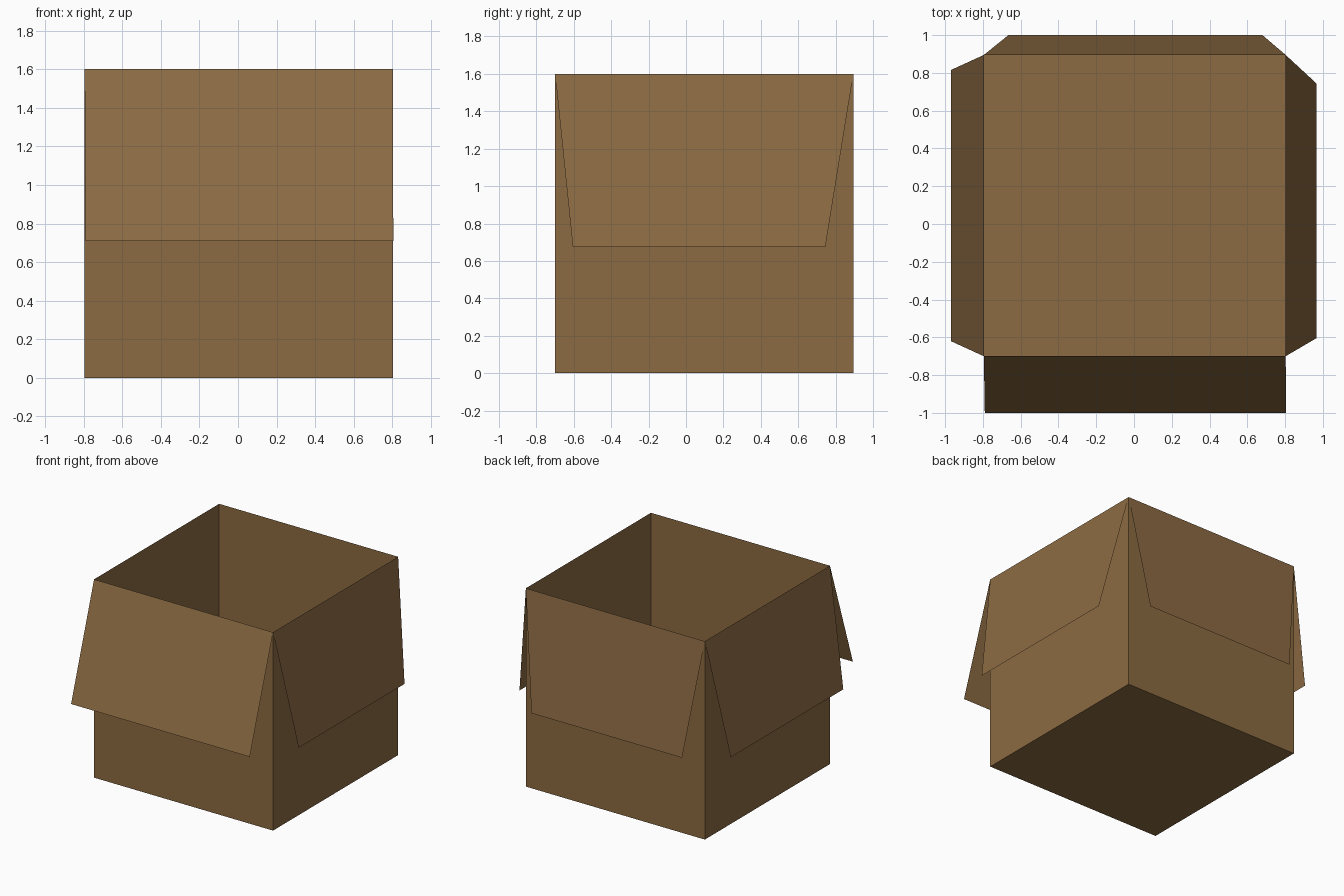
import bpy
import bmesh

if "Cube" in bpy.data.objects:
    bpy.data.objects.remove(bpy.data.objects["Cube"], do_unlink=True)

# Cardboard colour
COLOUR = (0.262, 0.146, 0.055, 1.0)
cardboard = bpy.data.materials.new("cardboard_brown")
cardboard.use_nodes = True
cardboard.diffuse_color = COLOUR
shader = cardboard.node_tree.nodes["Principled BSDF"]
shader.inputs["Base Color"].default_value = COLOUR
shader.inputs["Roughness"].default_value = 0.9

# Outer limits of the box body
LEFT, RIGHT = -0.795, 0.803
FRONT, BACK = -0.70, 0.895
HEIGHT = 1.6


def finish(name, bm):
    """Turn a bmesh into a named cardboard object."""
    mesh = bpy.data.meshes.new(name)
    bm.to_mesh(mesh)
    bm.free()
    mesh.materials.append(cardboard)
    obj = bpy.data.objects.new(name, mesh)
    bpy.context.collection.objects.link(obj)
    return obj


def flap(name, hinge_start, hinge_end, tip_start, tip_end):
    """Thin sheet hanging outward from a rim edge."""
    bm = bmesh.new()
    corners = [(*hinge_start, HEIGHT), (*hinge_end, HEIGHT), tip_end, tip_start]
    bm.faces.new([bm.verts.new(c) for c in reversed(corners)])
    bm.normal_update()
    finish(name, bm)


# Open-topped box body of thin sheet
body = bmesh.new()
bmesh.ops.create_cube(body, size=1)
for v in body.verts:
    v.co.x = RIGHT if v.co.x > 0 else LEFT
    v.co.y = BACK if v.co.y > 0 else FRONT
    v.co.z = HEIGHT if v.co.z > 0 else 0
body.normal_update()
lid = [f for f in body.faces if f.normal.z > 0.5]
bmesh.ops.delete(body, geom=lid, context="FACES_ONLY")
finish("box_body", body)

# Four flaps folded down around the rim, each cut a little differently
front_left, front_right = (LEFT, FRONT), (RIGHT, FRONT)
back_left, back_right = (LEFT, BACK), (RIGHT, BACK)
flap("front_flap", front_left, front_right,
     (-0.79, -1.0, 0.71), (0.805, -1.0, 0.71))
flap("left_flap", front_right, back_right,
     (0.965, -0.605, 0.675), (0.965, 0.745, 0.675))
flap("back_flap", back_right, back_left,
     (0.68, 1.0, 0.665), (-0.665, 1.0, 0.665))
flap("right_flap", back_left, front_left,
     (-0.97, 0.815, 0.68), (-0.97, -0.62, 0.68))
